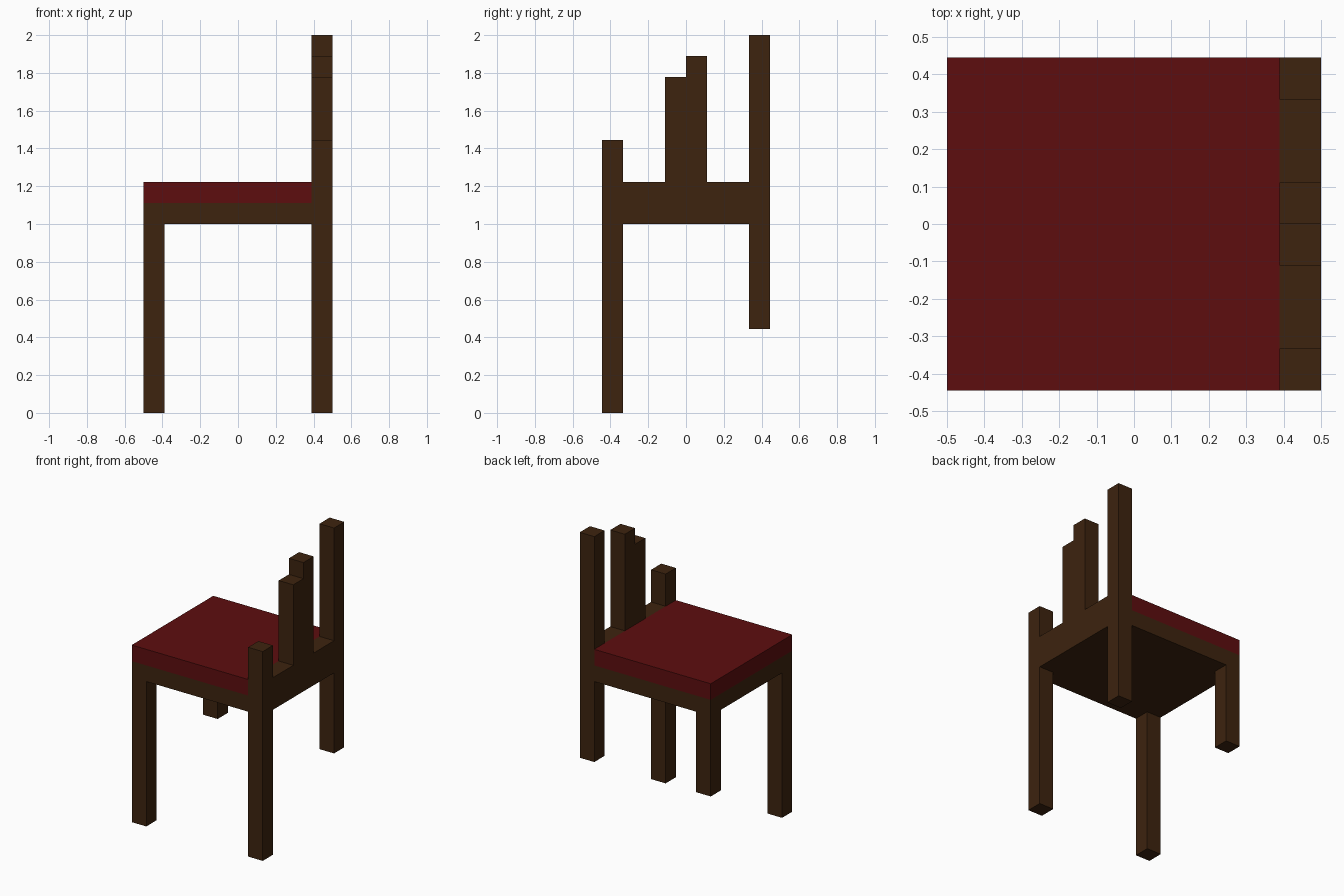
import bpy
import bmesh

if "Cube" in bpy.data.objects:
    bpy.data.objects.remove(bpy.data.objects["Cube"], do_unlink=True)

U = 2 / 18  # the chair sits on a grid, 18 cells tall


def material(name, colour):
    m = bpy.data.materials.new(name)
    m.use_nodes = True
    m.diffuse_color = colour
    bsdf = next(n for n in m.node_tree.nodes if n.type == 'BSDF_PRINCIPLED')
    bsdf.inputs["Base Color"].default_value = colour
    return m


wood = material("dark wood", (0.047, 0.017, 0.0046, 1))
red = material("deep red", (0.110, 0.0043, 0.0046, 1))


def box(name, low, high, mat):
    """Box between two corners in grid cells, x and y counted from the centre."""
    bm = bmesh.new()
    bmesh.ops.create_cube(bm, size=1)
    for v in bm.verts:
        v.co = [U * (h if c > 0 else l) for c, l, h in zip(v.co, low, high)]
    mesh = bpy.data.meshes.new(name)
    bm.to_mesh(mesh)
    bm.free()
    mesh.materials.append(mat)
    ob = bpy.data.objects.new(name, mesh)
    bpy.context.collection.objects.link(ob)
    return ob


# Seat: wooden frame, cushion and the rail under the backrest
box("seat_frame", (-4.5, -4, 9), (3.5, 4, 10), wood)
box("seat_cushion", (-4.5, -4, 10), (3.5, 4, 11), red)
box("back_rail", (3.5, -4, 9), (4.5, 4, 11), wood)

# Legs: the pair on the +y side is shorter
for side, x in (("right", -4.5), ("left", 3.5)):
    box("front_leg_" + side, (x, -4, 0), (x + 1, -3, 9), wood)
    box("rear_leg_" + side, (x, 3, 4), (x + 1, 4, 9), wood)

# Backrest posts of stepped heights
for i, (y, top) in enumerate(((-4, 13), (-1, 16), (0, 17), (3, 18)), 1):
    box(f"backrest_post_{i}", (3.5, y, 11), (4.5, y + 1, top), wood)
